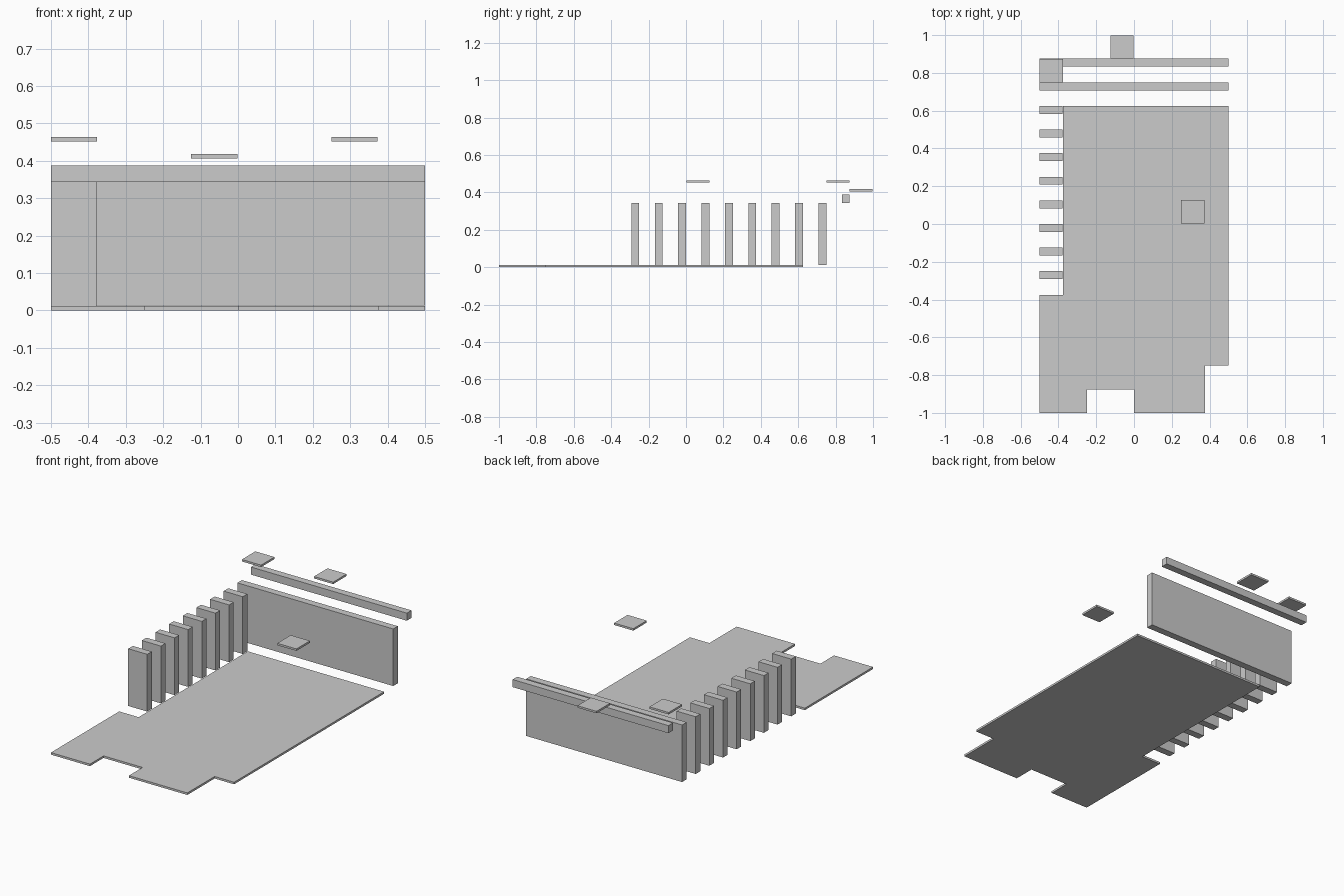
import bpy, bmesh

if "Cube" in bpy.data.objects:
    bpy.data.objects.remove(bpy.data.objects["Cube"])


def box(name, x, y, z):
    """Box from (min, max) ranges on each axis."""
    bm = bmesh.new()
    bmesh.ops.create_cube(bm, size=1)
    for v in bm.verts:
        v.co = [r[0] + (c + 0.5) * (r[1] - r[0]) for c, r in zip(v.co, (x, y, z))]
    return finish(name, bm)


def finish(name, bm):
    bmesh.ops.recalc_face_normals(bm, faces=bm.faces)
    mesh = bpy.data.meshes.new(name)
    bm.to_mesh(mesh)
    bm.free()
    obj = bpy.data.objects.new(name, mesh)
    bpy.context.collection.objects.link(obj)
    return obj


FLOOR = 0.012   # floor thickness
WALL_TOP = 0.344

# Floor slab with notched outline
outline = [(-0.5, -1), (-0.25, -1), (-0.25, -0.875), (0, -0.875), (0, -1),
           (0.375, -1), (0.375, -0.75), (0.5, -0.75), (0.5, 0.625),
           (-0.375, 0.625), (-0.375, -0.375), (-0.5, -0.375)]
bm = bmesh.new()
base = bm.faces.new([bm.verts.new((x, y, 0)) for x, y in outline])
top = bmesh.ops.extrude_face_region(bm, geom=[base], use_keep_orig=True)["geom"]
bmesh.ops.translate(bm, vec=(0, 0, FLOOR),
                    verts=[g for g in top if isinstance(g, bmesh.types.BMVert)])
finish("floor", bm)

# Row of short side slats
for i in range(8):
    y = -0.25 + 0.125 * i
    box(f"side_slat_{i + 1}", (-0.5, -0.378), (y - 0.042, y), (FLOOR, WALL_TOP))

# Back wall and the rail behind it
box("back_wall", (-0.5, 0.5), (0.708, 0.75), (0.013, WALL_TOP))
box("back_rail", (-0.5, 0.5), (0.833, 0.875), (WALL_TOP, 0.388))

# Loose floating tiles
for i, (x, y, z) in enumerate([(-0.5, 0.75, 0.452), (0.25, 0.003, 0.452), (-0.125, 0.875, 0.406)]):
    box(f"tile_{i + 1}", (x, x + 0.123), (y, y + 0.123), (z, z + 0.0115))
